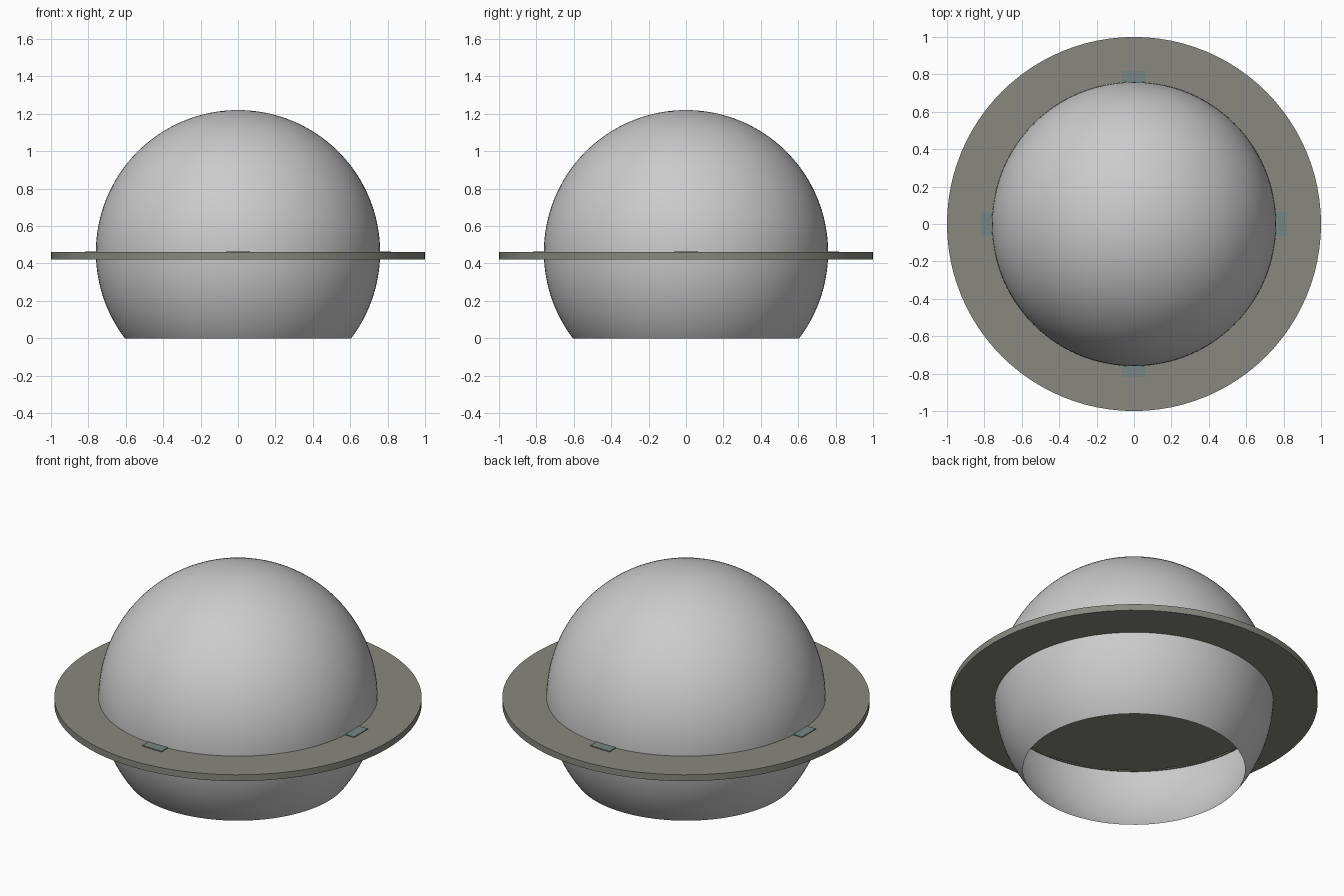
import bpy, bmesh
from math import radians, sin, cos, pi
from mathutils import Matrix

if "Cube" in bpy.data.objects:
    bpy.data.objects.remove(bpy.data.objects["Cube"])

R, CZ = 0.76, 0.46          # dome radius and centre height
RING_LOW, RING_TOP = 0.422, 0.46


def material(name, rgb):
    m = bpy.data.materials.new(name)
    m.diffuse_color = (*rgb, 1)
    m.use_nodes = True
    m.node_tree.nodes["Principled BSDF"].inputs["Base Color"].default_value = m.diffuse_color
    return m


def finish(bm, name, mat=None, smooth=True):
    mesh = bpy.data.meshes.new(name)
    bm.to_mesh(mesh)
    bm.free()
    ob = bpy.data.objects.new(name, mesh)
    bpy.context.collection.objects.link(ob)
    if mat:
        mesh.materials.append(mat)
    if smooth:
        bpy.ops.object.select_all(action='DESELECT')
        bpy.context.view_layer.objects.active = ob
        ob.select_set(True)
        bpy.ops.object.shade_smooth_by_angle(angle=radians(30))
    return ob


ring_grey = material("ring_grey", (0.25, 0.25, 0.215))
tab_teal = material("tab_teal", (0.18, 0.24, 0.23))

# Dome: sphere cut open at the ground
bm = bmesh.new()
bmesh.ops.create_uvsphere(bm, u_segments=96, v_segments=64, radius=R,
                          matrix=Matrix.Translation((0, 0, CZ)))
bmesh.ops.bisect_plane(bm, geom=bm.verts[:] + bm.edges[:] + bm.faces[:],
                       plane_co=(0, 0, 0), plane_no=(0, 0, -1), clear_outer=True)
finish(bm, "dome")

# Flat ring: lathed rectangular section
bm = bmesh.new()
SEG = 96
loops = []
for r, z in ((0.752, RING_LOW), (1, RING_LOW), (1, RING_TOP), (0.752, RING_TOP)):
    loops.append([bm.verts.new((r * cos(2 * pi * i / SEG), r * sin(2 * pi * i / SEG), z))
                  for i in range(SEG)])
for k in range(4):
    a, b = loops[k], loops[(k + 1) % 4]
    for i in range(SEG):
        j = (i + 1) % SEG
        bm.faces.new((a[i], a[j], b[j], b[i]))
bmesh.ops.recalc_face_normals(bm, faces=bm.faces)
finish(bm, "ring", ring_grey)

# Inner floor: sixteen-sided plate seen through the opening
bm = bmesh.new()
bmesh.ops.create_cone(bm, cap_ends=True, segments=16, radius1=0.755, radius2=0.755,
                      depth=RING_TOP - RING_LOW,
                      matrix=Matrix.Translation((0, 0, (RING_LOW + RING_TOP) / 2)))
finish(bm, "inner_floor", ring_grey, smooth=False)

# Four small tabs where the ring meets the dome
for i in range(4):
    bm = bmesh.new()
    bmesh.ops.create_cube(bm, size=1, matrix=Matrix.Rotation(i * pi / 2, 4, 'Z')
                          @ Matrix.Translation((0.775, 0, 0.453))
                          @ Matrix.Diagonal((0.085, 0.13, 0.024, 1)))
    finish(bm, f"tab_{i + 1}", tab_teal, smooth=False)
